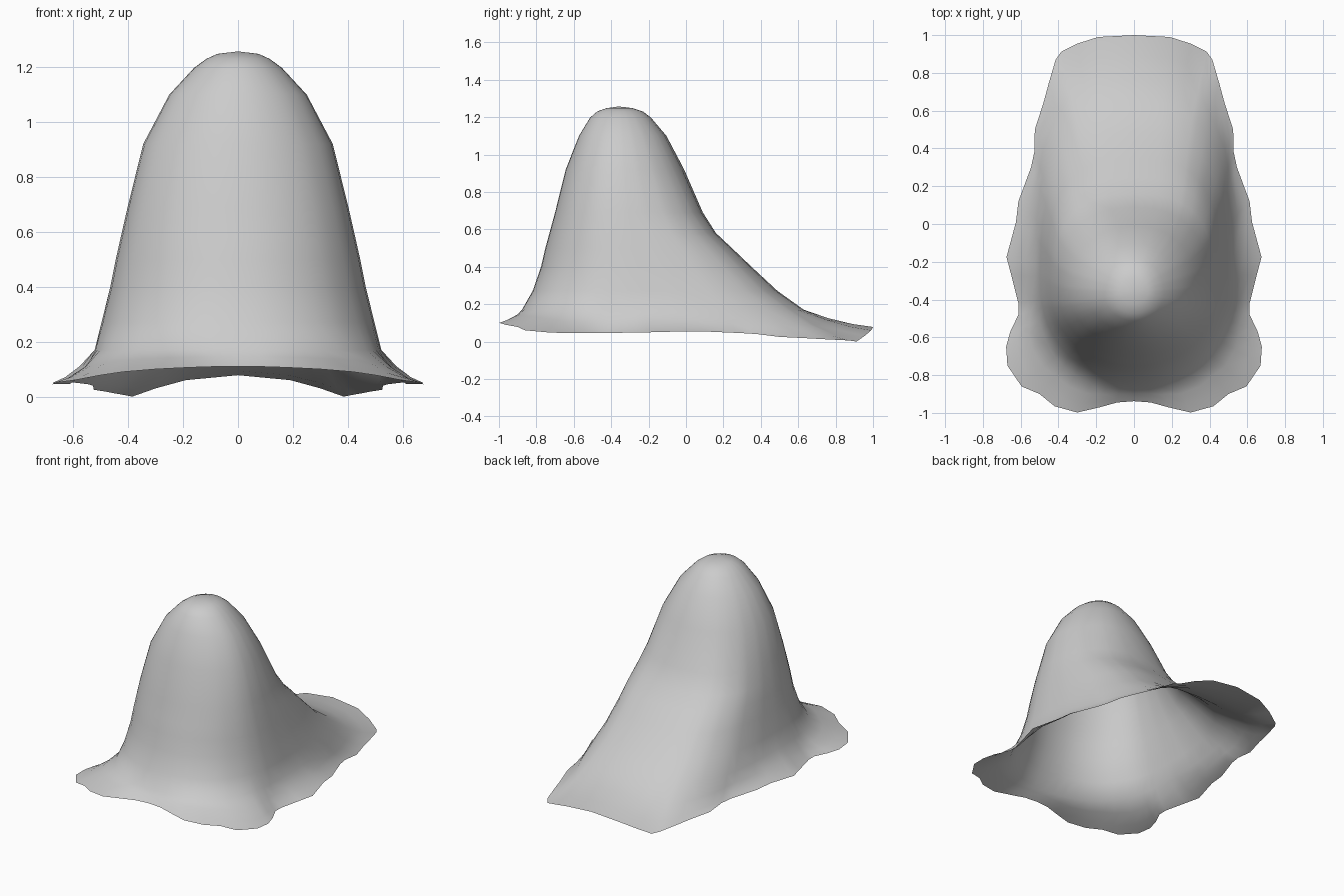
import bpy, bmesh

cube = bpy.data.objects.get("Cube")
if cube:
    bpy.data.objects.remove(cube, do_unlink=True)

# Cloth colour
cloth = bpy.data.materials.new("pale grey cloth")
cloth.use_nodes = True
cloth.diffuse_color = (0.6, 0.6, 0.6, 1)
cloth.node_tree.nodes["Principled BSDF"].inputs["Base Color"].default_value = (0.6, 0.6, 0.6, 1)

# Wavy hem, left half from front centre to back centre
HEM = [(0, -.938, .11), (.09, -.945, .109), (.18, -.97, .106), (.30, -.998, .10),
       (.42, -.965, .09), (.50, -.90, .078), (.595, -.86, .06), (.67, -.75, .05),
       (.677, -.65, .045), (.655, -.57, .046), (.612, -.48, .046), (.612, -.42, .046),
       (.65, -.27, .048), (.675, -.175, .05), (.625, .01, .055), (.612, .12, .053),
       (.545, .30, .045), (.528, .38, .04), (.525, .50, .025), (.48, .64, .018),
       (.45, .75, .012), (.415, .87, .006), (.385, .912, 0), (.30, .955, .03),
       (.19, .99, .06), (0, 1.0, .078)]
hem = HEM + [(-x, y, z) for x, y, z in HEM[-2:0:-1]]

# Level contours: height, front y, middle y, back y, half width, front and back squareness
RINGS = [(1.248, -.425, -.36, -.285, .075, 2, 2),
         (1.23, -.475, -.36, -.23, .115, 2, 2),
         (1.197, -.513, -.36, -.187, .16, 2, 2),
         (1.10, -.572, -.36, -.105, .25, 2, 2),
         (.92, -.643, -.36, -.01, .345, 2, 2.1),
         (.69, -.70, -.35, .09, .402, 2.1, 2.4),
         (.58, -.73, -.34, .16, .427, 2.1, 2.7),
         (.50, -.752, -.33, .245, .445, 2.1, 2.8),
         (.40, -.775, -.32, .35, .465, 2.1, 2.8),
         (.27, -.82, -.30, .49, .497, 2.2, 2.8),
         (.17, -.877, -.30, .63, .522, 2.4, 3)]


def contour(z, front, mid, back, width, n_front, n_back):
    """Rounded-square loop whose points line up with the hem points."""
    loop = []
    for hx, hy, _ in hem:
        u = hx / .65
        v = (hy + .3) / (1.3 if hy > -.3 else .7)
        n = n_back if v > 0 else n_front
        s = (abs(u) ** n + abs(v) ** n) ** (-1 / n)
        reach = back - mid if v > 0 else mid - front
        loop.append((u * s * width, mid + v * s * reach, z))
    return loop


loops = [contour(*r) for r in RINGS]
# Flare from the lowest contour out to the hem: hollow at sides and back, straighter in front
low = loops[-1]
for t in (.35, .7):
    ring = []
    for a, b in zip(low, hem):
        hollow = .25 if b[1] < -.85 else .6
        drop = t + hollow * t * (1 - t)
        ring.append((a[0] + (b[0] - a[0]) * t, a[1] + (b[1] - a[1]) * t,
                     a[2] + (b[2] - a[2]) * drop))
    loops.append(ring)
loops.append(hem)

# Draped sheet: crown fan plus bridged loops, open underneath
bm = bmesh.new()
apex = bm.verts.new((0, -.36, 1.257))
rows = [[bm.verts.new(p) for p in loop] for loop in loops]
count = len(hem)
for i in range(count):
    j = (i + 1) % count
    bm.faces.new((apex, rows[0][i], rows[0][j]))
    for up, down in zip(rows, rows[1:]):
        bm.faces.new((up[i], down[i], down[j], up[j]))
for f in bm.faces:
    f.smooth = True
mesh = bpy.data.meshes.new("draped_sheet")
bm.to_mesh(mesh)
bm.free()
mesh.materials.append(cloth)
sheet = bpy.data.objects.new("draped_sheet", mesh)
bpy.context.collection.objects.link(sheet)
